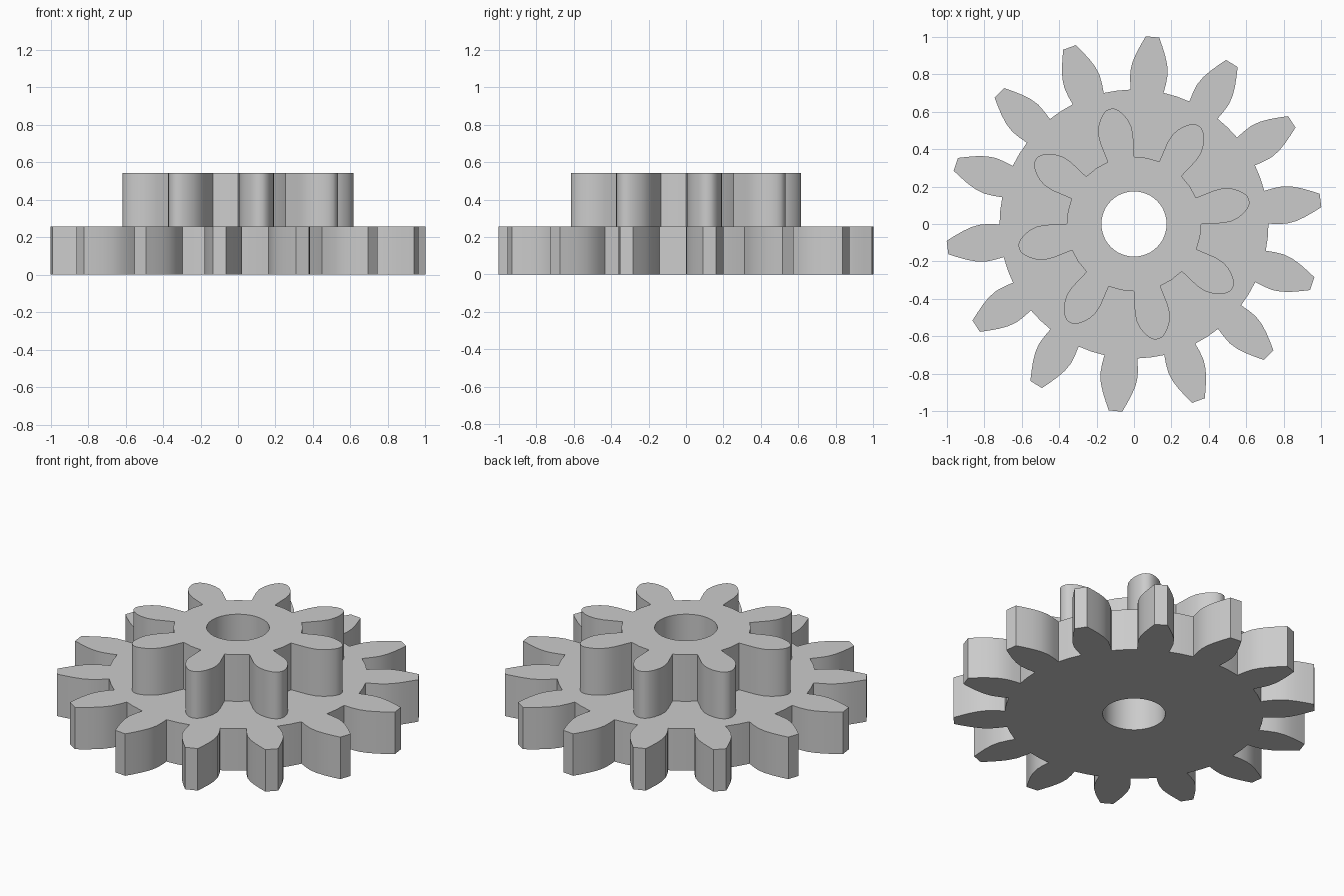
import bpy, bmesh, math
from math import cos, sin, pi, radians

default = bpy.data.objects.get("Cube")
if default:
    bpy.data.objects.remove(default, do_unlink=True)

BORE = 0.174

grey = bpy.data.materials.new("plain grey")
grey.use_nodes = True
grey.diffuse_color = (0.6, 0.6, 0.6, 1)
grey.node_tree.nodes["Principled BSDF"].inputs["Base Color"].default_value = (0.6, 0.6, 0.6, 1)


def ring(bm, points, z):
    """Closed loop of edges at height z."""
    verts = [bm.verts.new((x, y, z)) for x, y in points]
    return [bm.edges.new((v, verts[i - 1])) for i, v in enumerate(verts)]


def gear_outline(teeth, offset, flank):
    """flank lists (radius, half width) from root to tip."""
    points = []
    step = 2 * pi / teeth
    root = math.hypot(*flank[0])
    tooth = [(r, -w) for r, w in flank] + [(r, w) for r, w in reversed(flank)]
    for i in range(teeth):
        a = radians(offset) + i * step
        points += [(r * cos(a) - w * sin(a), r * sin(a) + w * cos(a)) for r, w in tooth]
        # middle of the root land
        points.append((root * cos(a + step / 2), root * sin(a + step / 2)))
    return points


def make_gear(name, teeth, offset, flank, bottom, top):
    bm = bmesh.new()
    edges = ring(bm, gear_outline(teeth, offset, flank), bottom)
    hole = [(BORE * cos(2 * pi * i / 48), BORE * sin(2 * pi * i / 48)) for i in range(48)]
    edges += ring(bm, hole, bottom)
    bmesh.ops.triangle_fill(bm, edges=edges, use_beauty=True, normal=(0, 0, 1))
    # raise the flat profile into a solid
    solid = bmesh.ops.extrude_face_region(bm, geom=bm.faces[:], use_keep_orig=True)
    raised = [g for g in solid["geom"] if isinstance(g, bmesh.types.BMVert)]
    bmesh.ops.translate(bm, verts=raised, vec=(0, 0, top - bottom))
    bmesh.ops.recalc_face_normals(bm, faces=bm.faces[:])
    mesh = bpy.data.meshes.new(name)
    bm.to_mesh(mesh)
    bm.free()
    mesh.materials.append(grey)
    obj = bpy.data.objects.new(name, mesh)
    bpy.context.collection.objects.link(obj)
    bpy.ops.object.select_all(action="DESELECT")
    obj.select_set(True)
    bpy.context.view_layer.objects.active = obj
    bpy.ops.object.shade_smooth_by_angle(angle=radians(30))


# Wide lower gear with flat-tipped teeth
make_gear("large_gear", 14, 7.2,
          [(0.712, 0.088), (0.76, 0.096), (0.81, 0.1), (0.86, 0.093),
           (0.91, 0.077), (0.96, 0.056), (1.003, 0.036)], 0, 0.257)

# Narrow upper gear with rounded teeth
make_gear("small_gear", 8, 11.6,
          [(0.352, 0.071), (0.41, 0.081), (0.46, 0.09), (0.51, 0.091), (0.55, 0.08),
           (0.583, 0.063), (0.608, 0.043), (0.623, 0.023), (0.627, 0.008)], 0.257, 0.543)
